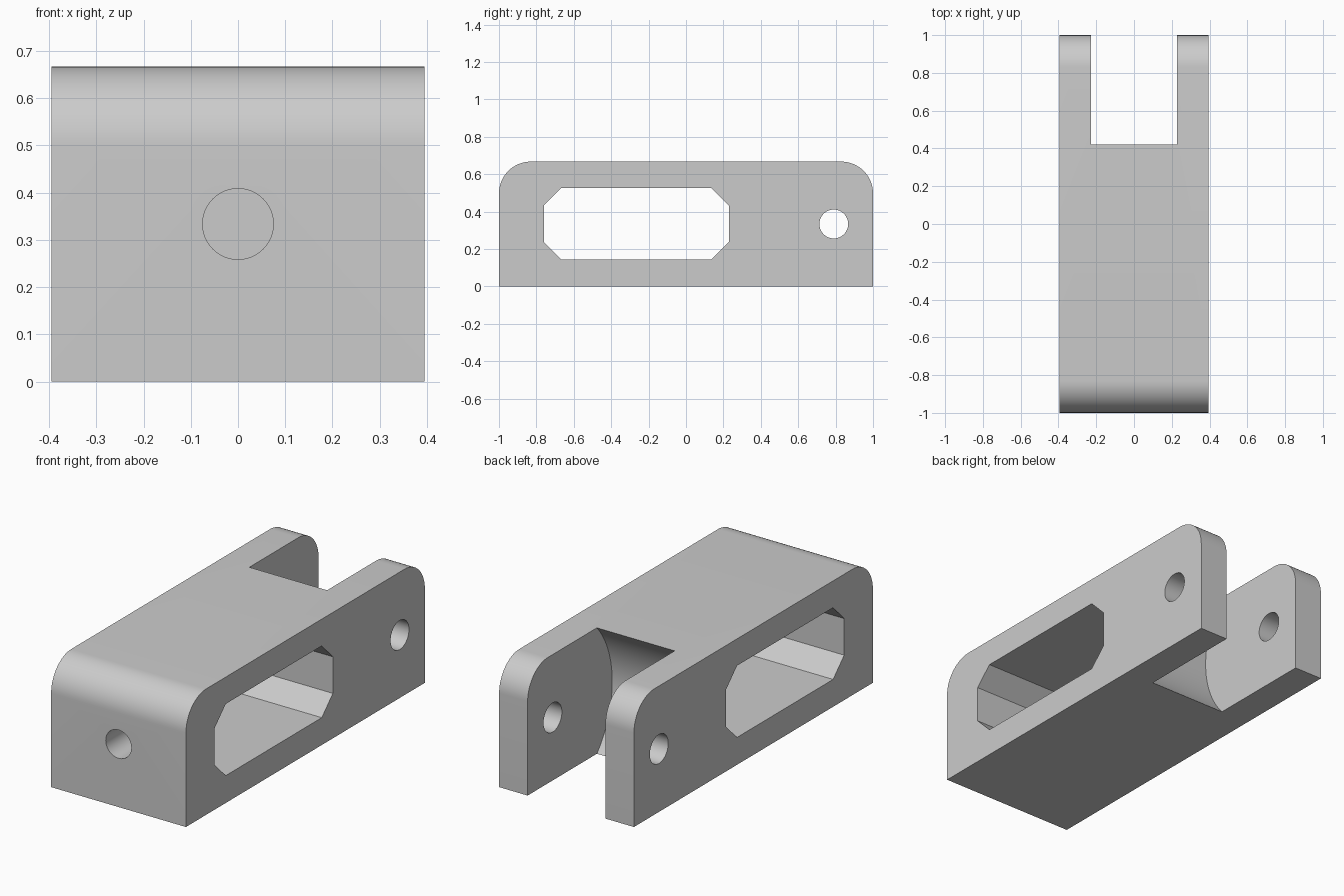
import bpy
import bmesh
from math import sin, cos, pi, radians

cube = bpy.data.objects.get("Cube")
if cube:
    bpy.data.objects.remove(cube, do_unlink=True)

HALF_W, HEIGHT = 0.395, 0.667
MID_Z = HEIGHT / 2
PIVOT_Y = 0.79

grey = bpy.data.materials.new("plain grey")
grey.use_nodes = True
colour = (0.6, 0.6, 0.6, 1)
grey.diffuse_color = colour
grey.node_tree.nodes["Principled BSDF"].inputs["Base Color"].default_value = colour


def arc(cy, cz, r, start, end, steps):
    """Points on an arc in the side plane, angles in degrees."""
    angles = [radians(start + (end - start) * i / steps) for i in range(steps + 1)]
    return [(cy + r * cos(a), cz + r * sin(a)) for a in angles]


def extrude_side(name, profile, half_width):
    """Prism made from a (y, z) profile, extruded across x."""
    bm = bmesh.new()
    face = bm.faces.new([bm.verts.new((-half_width, y, z)) for y, z in profile])
    new = bmesh.ops.extrude_face_region(bm, geom=[face])["geom"]
    verts = [v for v in new if isinstance(v, bmesh.types.BMVert)]
    bmesh.ops.translate(bm, verts=verts, vec=(2 * half_width, 0, 0))
    bmesh.ops.recalc_face_normals(bm, faces=bm.faces)
    mesh = bpy.data.meshes.new(name)
    bm.to_mesh(mesh)
    bm.free()
    mesh.materials.append(grey)
    obj = bpy.data.objects.new(name, mesh)
    bpy.context.collection.objects.link(obj)
    return obj


def cut(target, cutter):
    """Subtract the cutter from the target, then discard it."""
    cutter.hide_render = True
    mod = target.modifiers.new("cut", "BOOLEAN")
    mod.operation = "DIFFERENCE"
    mod.solver = "EXACT"
    mod.object = cutter
    bpy.ops.object.select_all(action="DESELECT")
    target.select_set(True)
    bpy.context.view_layer.objects.active = target
    bpy.ops.object.modifier_apply(modifier=mod.name)
    bpy.data.objects.remove(cutter, do_unlink=True)


# Block with rounded upper ends
R = 0.17
profile = [(-1, 0), (1, 0)]
profile += arc(1 - R, HEIGHT - R, R, 0, 90, 16)
profile += arc(R - 1, HEIGHT - R, R, 90, 180, 16)
body = extrude_side("fork_bracket", profile, HALF_W)

# Fork slot with a rounded inner end, concentric with the pivot holes
cut(body, extrude_side("slot_cutter", arc(PIVOT_Y, MID_Z, 0.498, 0, 357.5, 143), 0.228))

# Chamfered window through both sides
y0, y1, z0, z1, c = -0.76, 0.23, 0.145, 0.525, 0.093
window = [(y0 + c, z0), (y1 - c, z0), (y1, z0 + c), (y1, z1 - c),
          (y1 - c, z1), (y0 + c, z1), (y0, z1 - c), (y0, z0 + c)]
cut(body, extrude_side("window_cutter", window, 0.5))

# Pivot holes through both prongs
cut(body, extrude_side("pivot_cutter", arc(PIVOT_Y, MID_Z, 0.077, 0, 352.5, 47), 0.5))

# Hole from the front face into the window
bpy.ops.mesh.primitive_cylinder_add(vertices=48, radius=0.075, depth=0.6,
                                    location=(0, -0.9, MID_Z), rotation=(pi / 2, 0, 0))
cut(body, bpy.context.object)

bpy.ops.object.shade_smooth_by_angle(angle=radians(30))
